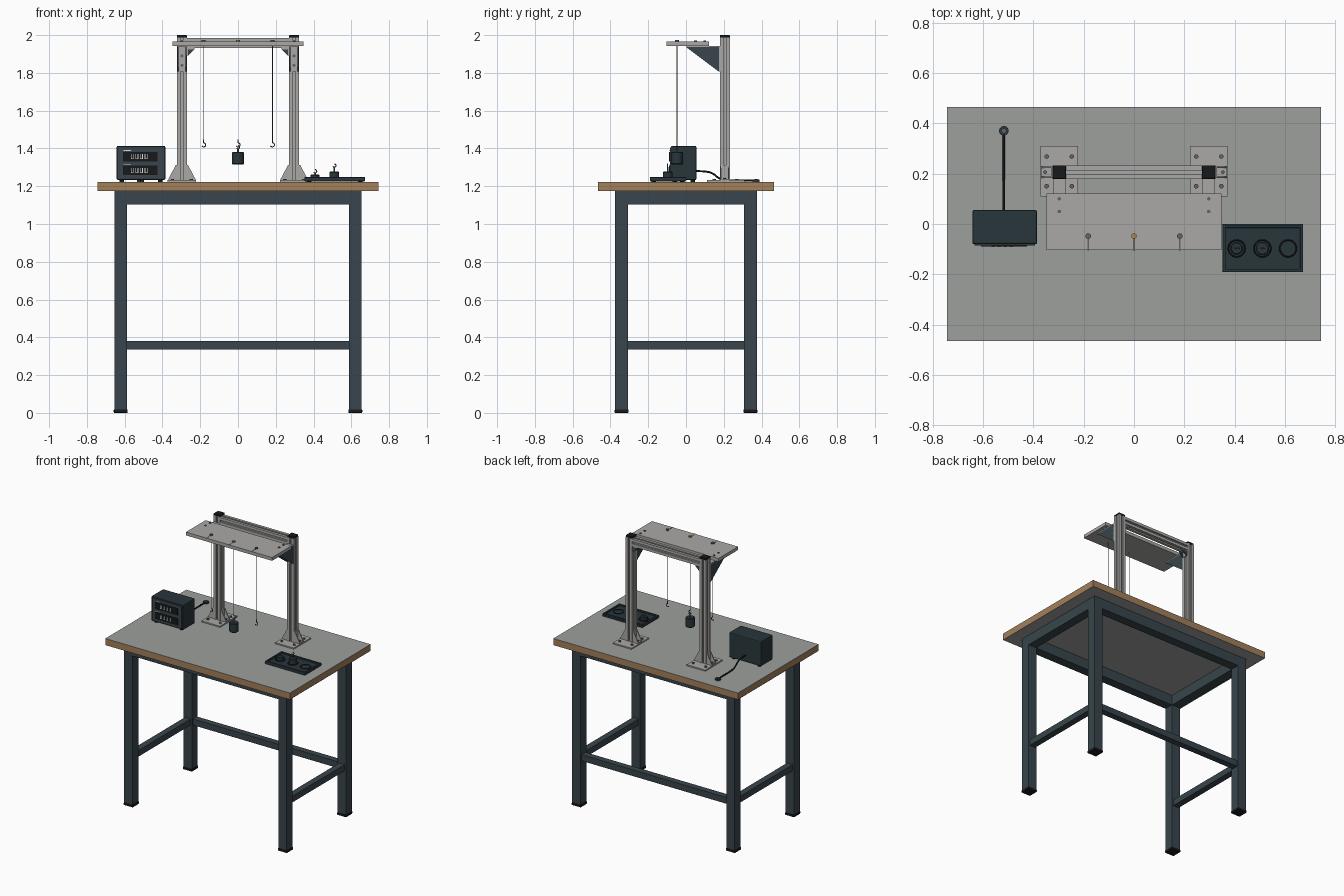
import bpy, bmesh, math
from mathutils import Matrix, Vector

cube = bpy.data.objects.get("Cube")
if cube:
    bpy.data.objects.remove(cube, do_unlink=True)


def material(name, color):
    m = bpy.data.materials.new(name)
    m.use_nodes = True
    m.diffuse_color = (*color, 1)
    m.node_tree.nodes["Principled BSDF"].inputs["Base Color"].default_value = (*color, 1)
    return m


LAMINATE = material("grey laminate", (0.34, 0.35, 0.34))
WOOD = material("wood edge", (0.36, 0.215, 0.105))
SLATE = material("slate steel", (0.04, 0.06, 0.072))
DARK = material("dark casing", (0.022, 0.037, 0.044))
BLACK = material("black rubber", (0.008, 0.009, 0.01))
ALU = material("aluminium", (0.40, 0.395, 0.38))
STEEL = material("bolt steel", (0.12, 0.125, 0.13))
BRASS = material("brass", (0.45, 0.24, 0.07))
WHITE = material("pale marking", (0.7, 0.75, 0.75))
round_parts = []


def finish(name, bm, mat):
    bmesh.ops.recalc_face_normals(bm, faces=bm.faces)
    mesh = bpy.data.meshes.new(name)
    bm.to_mesh(mesh)
    bm.free()
    mesh.materials.append(mat)
    ob = bpy.data.objects.new(name, mesh)
    bpy.context.collection.objects.link(ob)
    return ob


def box(name, x, y, z, mat, bevel=0):
    """Box from (min, max) ranges."""
    bm = bmesh.new()
    bmesh.ops.create_cube(bm, size=1)
    for v in bm.verts:
        v.co = Vector([(a + b) / 2 + c * (b - a) for (a, b), c in zip((x, y, z), v.co)])
    if bevel:
        bmesh.ops.bevel(bm, geom=bm.edges[:], offset=bevel, segments=2, affect='EDGES', profile=0.5)
    return finish(name, bm, mat)


def cylinder(name, x, y, z0, z1, r, mat, r_top=None, sides=24):
    bm = bmesh.new()
    bmesh.ops.create_cone(bm, cap_ends=True, segments=sides, radius1=r,
                          radius2=r if r_top is None else r_top, depth=z1 - z0,
                          matrix=Matrix.Translation((x, y, (z0 + z1) / 2)))
    ob = finish(name, bm, mat)
    if sides > 8:
        round_parts.append(ob)
    return ob


def prism(name, points, length, matrix, mat):
    """Extrude a 2D outline along local z, then place it."""
    bm = bmesh.new()
    face = bm.faces.new([bm.verts.new((px, py, 0)) for px, py in points])
    ext = bmesh.ops.extrude_face_region(bm, geom=[face])
    bmesh.ops.translate(bm, vec=(0, 0, length),
                        verts=[g for g in ext["geom"] if isinstance(g, bmesh.types.BMVert)])
    bm.transform(matrix)
    return finish(name, bm, mat)


def tube(name, points, radius, mat, kind='POLY'):
    cu = bpy.data.curves.new(name, 'CURVE')
    cu.dimensions = '3D'
    cu.bevel_depth, cu.bevel_resolution, cu.use_fill_caps = radius, 2, True
    sp = cu.splines.new(kind)
    sp.points.add(len(points) - 1)
    for p, co in zip(sp.points, points):
        p.co = (*co, 1)
    if kind == 'NURBS':
        sp.use_endpoint_u, sp.order_u = True, 3
    cu.materials.append(mat)
    ob = bpy.data.objects.new(name, cu)
    bpy.context.collection.objects.link(ob)
    return ob


def hook(name, x, y, z, mat, r=0.011, shank=0.018, up=1):
    arc = [math.radians(a) for a in range(90, -151, -30)]
    pts = [(x, y, z + up * shank)]
    pts += [(x + r * math.cos(a), y, z + up * (r * math.sin(a) - r)) for a in arc]
    return tube(name, pts, 0.0028, mat)


def bracket(name, place, run, rise, width, up, web_mat):
    """Angle bracket: foot along +x, back along z, two triangular webs."""
    t, w = 0.006, width / 2
    foot = box(name + "_foot", (0, run), (-w, w), sorted((0, up * t)), ALU)
    back = box(name + "_back", (0, t), (-w, w), sorted((0, up * rise)), ALU)
    foot.matrix_world = back.matrix_world = place
    for s in (-1, 1):
        m = place @ Matrix.Translation((0, s * (w - t / 2) + t / 2, 0)) @ Matrix.Rotation(math.pi / 2, 4, 'X')
        prism(name + "_web", [(0, 0), (run, 0), (run, up * t), (t, up * rise), (0, up * rise)], t, m, web_mat)


# Table: worktop with wooden edge
top = box("worktop", (-0.743, 0.743), (-0.465, 0.465), (1.175, 1.223), LAMINATE)
top.data.materials.append(WOOD)
for f in top.data.polygons:
    f.material_index = int(abs(f.normal.z) < 0.5)

# Table frame
for sx in (-1, 1):
    for sy in (-1, 1):
        cx, cy = sx * 0.621, sy * 0.341
        box("table_leg", (cx - 0.034, cx + 0.034), (cy - 0.034, cy + 0.034), (0.018, 1.175), SLATE)
        box("leg_foot", (cx - 0.037, cx + 0.037), (cy - 0.037, cy + 0.037), (0, 0.018), BLACK, 0.004)
    box("side_apron", (sx * 0.621 - 0.033, sx * 0.621 + 0.033), (-0.307, 0.307), (1.102, 1.175), SLATE)
    box("side_stretcher", (sx * 0.621 - 0.023, sx * 0.621 + 0.023), (-0.307, 0.307), (0.335, 0.38), SLATE)
    box("long_apron", (-0.587, 0.587), (sx * 0.341 - 0.033, sx * 0.341 + 0.033), (1.102, 1.175), SLATE)
box("back_stretcher", (-0.587, 0.587), (0.318, 0.364), (0.335, 0.38), SLATE)

# Slotted frame profile, one side repeated four times
h = 0.0265
side = [(h, -h), (h, -0.25 * h), (0.55 * h, -0.25 * h), (0.55 * h, 0.25 * h), (h, 0.25 * h)]
slotted = []
for k in range(4):
    c, s = (1, 0, -1, 0)[k], (0, 1, 0, -1)[k]
    slotted += [(c * px - s * py, s * px + c * py) for px, py in side]

# Gantry uprights with base plates and brackets
PY = 0.206
for sx in (-1, 1):
    px = sx * 0.297
    box("base_plate", (px - 0.075, px + 0.075), (0.11, 0.31), (1.223, 1.232), ALU)
    for bx in (-0.05, 0.05):
        for by in (0.15, 0.268):
            cylinder("base_bolt", px + bx, by, 1.232, 1.239, 0.009, STEEL, sides=12)
    prism("upright", slotted, 0.755, Matrix.Translation((px, PY, 1.232)), ALU)
    box("upright_cap", (px - h, px + h), (PY - h, PY + h), (1.987, 2.0), BLACK, 0.003)
    for d in (-1, 1):
        turn = Matrix.Rotation(0 if d > 0 else math.pi, 4, 'Z')
        bracket("base_bracket", Matrix.Translation((px + d * h, PY, 1.232)) @ turn, 0.045, 0.08, 0.045, 1, ALU)
        cylinder("bracket_bolt", px + d * 0.056, PY, 1.238, 1.244, 0.007, STEEL, sides=12)
    turn = Matrix.Rotation(-math.pi / 2, 4, 'Z')
    bracket("shelf_bracket", Matrix.Translation((px, PY - h, 1.942)) @ turn, 0.178, 0.135, 0.048, -1, SLATE)
    for z in (1.84, 1.89):
        m = Matrix.Translation((px, PY - h - 0.006, z)) @ Matrix.Rotation(math.pi / 2, 4, 'X')
        ring = [(0.008 * math.cos(a * math.pi / 6), 0.008 * math.sin(a * math.pi / 6)) for a in range(12)]
        prism("bracket_screw", ring, 0.005, m, STEEL)
    inward = Matrix.Rotation(0 if sx < 0 else math.pi, 4, 'Z')
    bracket("corner_bracket", Matrix.Translation((px - sx * h, PY, 1.931)) @ inward, 0.04, 0.04, 0.04, -1, SLATE)
    for y in (0.05, 0.10):
        cylinder("shelf_bolt", px, y, 1.966, 1.971, 0.007, STEEL, sides=12)

# Cross beam and shelf plate
prism("cross_beam", slotted, 0.541, Matrix.Translation((-0.2705, PY, 1.958)) @ Matrix.Rotation(math.pi / 2, 4, 'Y'), ALU)
box("shelf_plate", (-0.347, 0.347), (-0.104, 0.122), (1.942, 1.966), ALU)

# Suspension points, cords and hooks
HY = -0.048
for x, mat, cord in ((-0.182, STEEL, 0.0008), (0, BRASS, 0.0008), (0.182, STEEL, 0.002)):
    box("cord_slot", (x - 0.003, x + 0.003), (-0.105, HY), (1.9655, 1.967), STEEL)
    cylinder("cord_peg", x, HY, 1.966, 1.974, 0.011, mat)
    tube("cord", [(x, HY, 1.966), (x, HY, 1.443)], cord, STEEL if cord > 0.001 else WHITE)
    hook("cord_hook", x, HY, 1.43, STEEL)

# Turned weights: hanging one and two in the tray
TY = -0.097


def weight(name, x, y, z0, z1, r, stem):
    cylinder(name, x, y, z0 + 0.004, z1 - 0.004, r, DARK, sides=32)
    cylinder(name + "_foot", x, y, z0, z0 + 0.004, r - 0.004, DARK, r, 32)
    cylinder(name + "_shoulder", x, y, z1 - 0.004, z1, r, DARK, r - 0.004, 32)
    cylinder(name + "_stem", x, y, z1, z1 + stem, 0.004, STEEL, sides=12)
    hook(name + "_eye", x, y, z1 + stem + 0.018, STEEL, 0.009, 0.0)


weight("hanging_weight", 0, HY, 1.315, 1.382, 0.031, 0.015)
weight("small_weight", 0.408, TY, 1.235, 1.262, 0.024, 0.008)
weight("large_weight", 0.51, TY, 1.235, 1.277, 0.026, 0.024)

# Weight tray with raised rim and round pockets
box("tray_base", (0.352, 0.672), (-0.19, 0.0), (1.226, 1.238), DARK, 0.003)
for s in (-1, 1):
    box("tray_long_rim", (0.352, 0.672), (TY + s * 0.088 - 0.006, TY + s * 0.088 + 0.006), (1.228, 1.248), DARK, 0.002)
    box("tray_short_rim", (0.512 + s * 0.154 - 0.006, 0.512 + s * 0.154 + 0.006), (-0.19, 0), (1.228, 1.248), DARK, 0.002)
    for y in (-0.17, -0.02):
        cylinder("tray_foot", 0.512 + s * 0.135, y, 1.223, 1.227, 0.012, BLACK)
for x in (0.408, 0.51, 0.612):
    pocket = [(x + 0.033 * math.cos(a * math.pi / 16), TY + 0.033 * math.sin(a * math.pi / 16), 1.239) for a in range(33)]
    tube("pocket_ring", pocket, 0.003, BLACK)

# Readout box with two blank-labelled displays
box("readout_case", (-0.642, -0.385), (-0.08, 0.055), (1.233, 1.413), DARK, 0.006)
box("readout_front", (-0.634, -0.393), (-0.086, -0.079), (1.241, 1.405), SLATE)
for x in (-0.615, -0.412):
    for y in (-0.06, 0.035):
        cylinder("readout_foot", x, y, 1.223, 1.234, 0.012, BLACK)
for z in (1.357, 1.284):
    box("display_window", (-0.608, -0.425), (-0.089, -0.085), (z - 0.025, z + 0.025), BLACK)
    for k in range(4):
        dx = -0.566 + k * 0.024
        for e in (0, 0.011):
            box("display_segment", (dx + e, dx + e + 0.003), (-0.0905, -0.0885), (z - 0.013, z + 0.013), WHITE)
        box("display_segment", (dx, dx + 0.014), (-0.0905, -0.0885), (z - 0.0135, z - 0.0105), WHITE)
    box("display_caption", (-0.606, -0.566), (-0.088, -0.085), (z + 0.03, z + 0.034), WHITE)

# Cable and floor sensor behind the readout box
SX = -0.517
tube("sensor_cable", [(SX, 0.05, 1.28), (SX, 0.09, 1.28), (SX, 0.14, 1.272), (SX, 0.18, 1.235),
                      (SX, 0.25, 1.229), (SX, 0.36, 1.231)], 0.005, BLACK, 'NURBS')
cylinder("sensor_disc", SX, 0.37, 1.223, 1.235, 0.019, DARK)
cylinder("sensor_button", SX, 0.37, 1.235, 1.239, 0.008, STEEL)

# Smooth the round parts
bpy.ops.object.select_all(action='DESELECT')
for ob in round_parts:
    ob.select_set(True)
bpy.context.view_layer.objects.active = round_parts[0]
bpy.ops.object.shade_smooth_by_angle()
